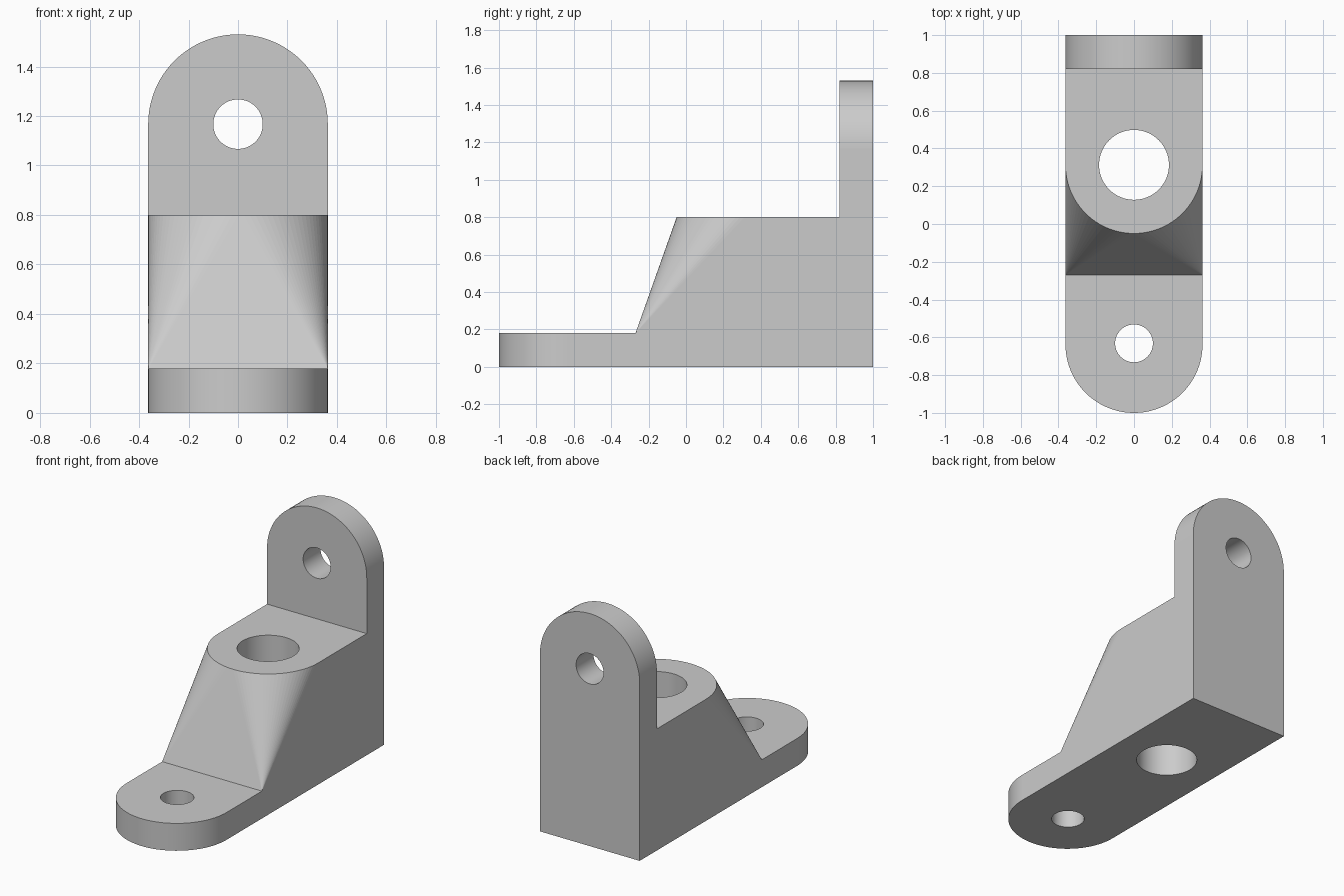
import bpy, bmesh
from math import sin, cos, pi

if "Cube" in bpy.data.objects:
    bpy.data.objects.remove(bpy.data.objects["Cube"], do_unlink=True)

R = 0.363                      # half width, also radius of every rounded end
PLATE, BLOCK, PIVOT = 0.18, 0.80, 1.167   # heights
TOE_Y, STEP_Y, BOSS_Y, WALL_Y = -1 + R, -0.27, 0.313, 0.82
N = 48                         # segments per half circle

grey = bpy.data.materials.new("plain grey")
grey.use_nodes = True
grey.diffuse_color = (0.6, 0.6, 0.6, 1)
grey.node_tree.nodes["Principled BSDF"].inputs["Base Color"].default_value = (0.6, 0.6, 0.6, 1)

bm = bmesh.new()


def half_circle(place):
    """Vertices of a half circle from -x to +x; place maps (x, out) to a point."""
    return [bm.verts.new(place(-R * cos(pi * i / N), R * sin(pi * i / N)))
            for i in range(N + 1)]


def wall(a, b):
    for i in range(N):
        bm.faces.new((a[i], a[i + 1], b[i + 1], b[i]))


def pair(y, z):
    return [bm.verts.new((s * R, y, z)) for s in (-1, 1)]


# Rounded outlines: toe of the plate, front of the boss, top of the upright
toe_low = half_circle(lambda x, o: (x, TOE_Y - o, 0))
toe_top = half_circle(lambda x, o: (x, TOE_Y - o, PLATE))
boss = half_circle(lambda x, o: (x, BOSS_Y - o, BLOCK))
arch_front = half_circle(lambda x, o: (x, WALL_Y, PIVOT + o))
arch_back = half_circle(lambda x, o: (x, 1, PIVOT + o))
step, ledge, heel = pair(STEP_Y, PLATE), pair(WALL_Y, BLOCK), pair(1, 0)

# Flat faces and curved walls
wall(toe_low, toe_top)
wall(arch_front, arch_back)
bm.faces.new(toe_low + heel[::-1])
bm.faces.new(toe_top + step[::-1])
bm.faces.new(boss + ledge[::-1])
bm.faces.new(arch_front + ledge[::-1])
bm.faces.new(arch_back + heel[::-1])
for k, e in ((0, 0), (1, N)):
    bm.faces.new((toe_low[e], heel[k], arch_back[e], arch_front[e],
                  ledge[k], boss[e], step[k], toe_top[e]))

# Slope: a flat triangle between two quarter cones
mid = N // 2
bm.faces.new((step[0], step[1], boss[mid]))
for i in range(N):
    bm.faces.new((step[0 if i < mid else 1], boss[i], boss[i + 1]))

bmesh.ops.recalc_face_normals(bm, faces=bm.faces)
mesh = bpy.data.meshes.new("bracket")
bm.to_mesh(mesh)
bm.free()
mesh.materials.append(grey)
bracket = bpy.data.objects.new("bracket", mesh)
bpy.context.collection.objects.link(bracket)
bpy.context.view_layer.objects.active = bracket


# Drilled holes
def drill(name, radius, location, tilt=0):
    bpy.ops.mesh.primitive_cylinder_add(vertices=64, radius=radius, depth=2.2,
                                        location=location, rotation=(tilt, 0, 0))
    cutter = bpy.context.object
    cutter.name = name
    cutter.hide_render = True
    cutter.data.materials.append(grey)
    mod = bracket.modifiers.new(name, "BOOLEAN")
    mod.operation, mod.solver, mod.object = "DIFFERENCE", "EXACT", cutter
    bpy.ops.object.select_all(action="DESELECT")
    bracket.select_set(True)
    bpy.context.view_layer.objects.active = bracket
    bpy.ops.object.modifier_apply(modifier=name)
    bpy.data.objects.remove(cutter, do_unlink=True)


drill("toe_hole", 0.10, (0, TOE_Y + 0.005, 0))
drill("boss_hole", 0.185, (0, BOSS_Y, 0.5))
drill("upright_hole", 0.10, (0, 1, PIVOT), pi / 2)

# Smooth the curved walls, keep the flat faces and cone facets crisp
bpy.ops.object.shade_smooth_by_angle(angle=pi / 6)
for face in bracket.data.polygons:
    face.use_smooth = len(face.vertices) == 4
